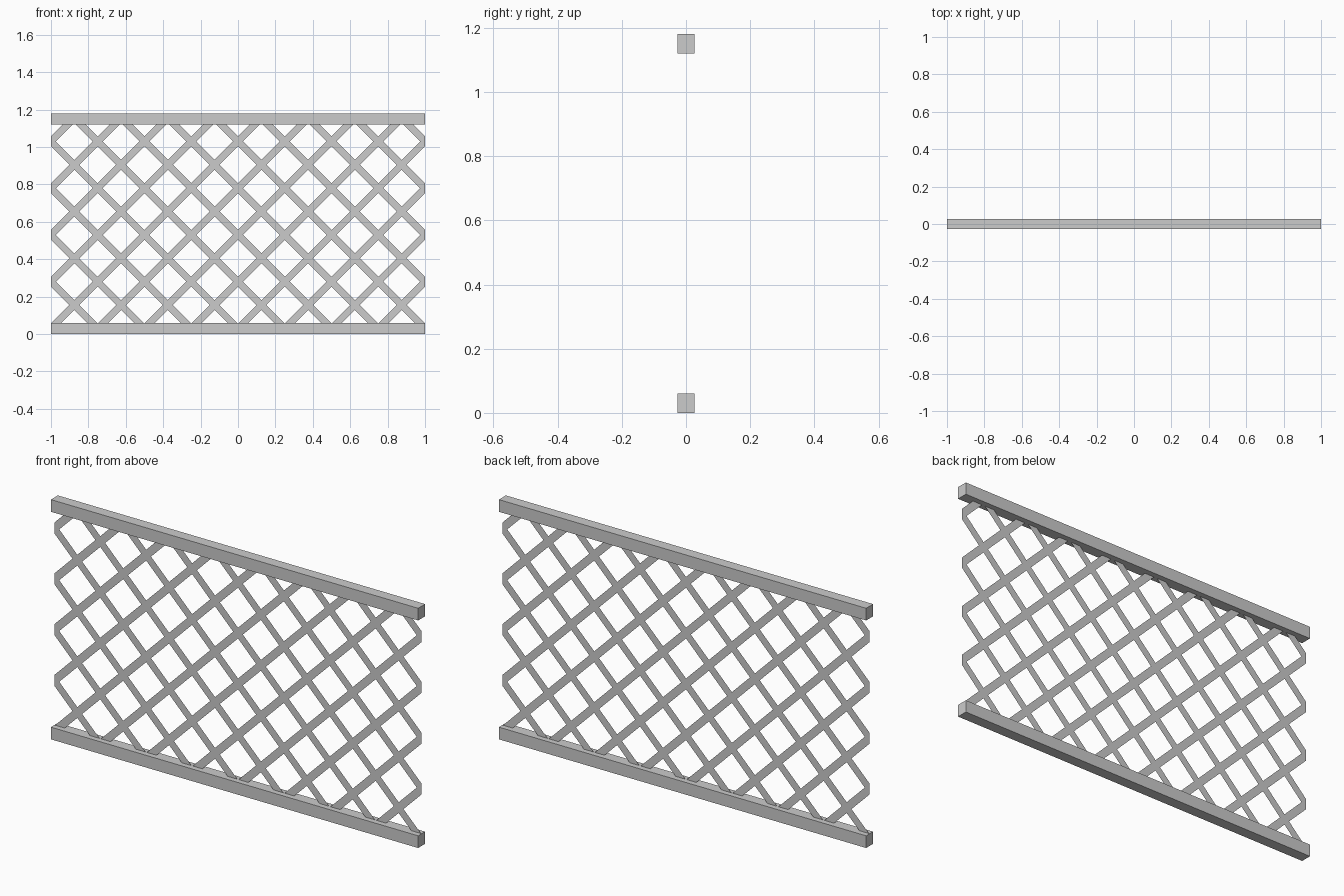
import bpy, bmesh
from mathutils import Vector

cube = bpy.data.objects.get("Cube")
if cube:
    bpy.data.objects.remove(cube, do_unlink=True)

HEIGHT, RAIL_H, RAIL_D = 1.18, 0.06, 0.054
PITCH, HALF_BAR, PHASE = 0.25, 0.0265, 0.03   # measured along x or z

grey = bpy.data.materials.new("plain_grey")
grey.use_nodes = True
colour = (0.6, 0.6, 0.6, 1)
grey.diffuse_color = colour
grey.node_tree.nodes["Principled BSDF"].inputs["Base Color"].default_value = colour


def add_object(name, bm):
    mesh = bpy.data.meshes.new(name)
    bm.to_mesh(mesh)
    bm.free()
    mesh.materials.append(grey)
    obj = bpy.data.objects.new(name, mesh)
    bpy.context.collection.objects.link(obj)
    return obj


# Top and bottom rails
for name, z in (("bottom_rail", RAIL_H / 2), ("top_rail", HEIGHT - RAIL_H / 2)):
    bm = bmesh.new()
    bmesh.ops.create_cube(bm, size=1)
    bmesh.ops.scale(bm, vec=(2, RAIL_D, RAIL_H), verts=bm.verts)
    bmesh.ops.translate(bm, vec=(0, 0, z), verts=bm.verts)
    add_object(name, bm)

# Lattice: a thin sheet cut along both diagonals, its ends hidden in the rails
bm = bmesh.new()
low, high = RAIL_H / 2, HEIGHT - RAIL_H / 2
bm.faces.new([bm.verts.new((x, 0, z))
              for x, z in ((-1, low), (1, low), (1, high), (-1, high))])
for side in (1, -1):
    for k in range(-5, 10):
        for edge in (-HALF_BAR, HALF_BAR):
            bmesh.ops.bisect_plane(
                bm, geom=bm.verts[:] + bm.edges[:] + bm.faces[:], dist=1e-5,
                plane_co=Vector((0, 0, PHASE + k * PITCH + edge)),
                plane_no=Vector((side, 0, 1)))


def in_bar(distance):
    offset = (distance - PHASE + PITCH / 2) % PITCH - PITCH / 2
    return abs(offset) < HALF_BAR


# Remove the open diamonds between the bars
holes = []
for face in bm.faces:
    c = face.calc_center_median()
    if not (in_bar(c.z + c.x) or in_bar(c.z - c.x)):
        holes.append(face)
bmesh.ops.delete(bm, geom=holes, context='FACES')
add_object("lattice", bm)
